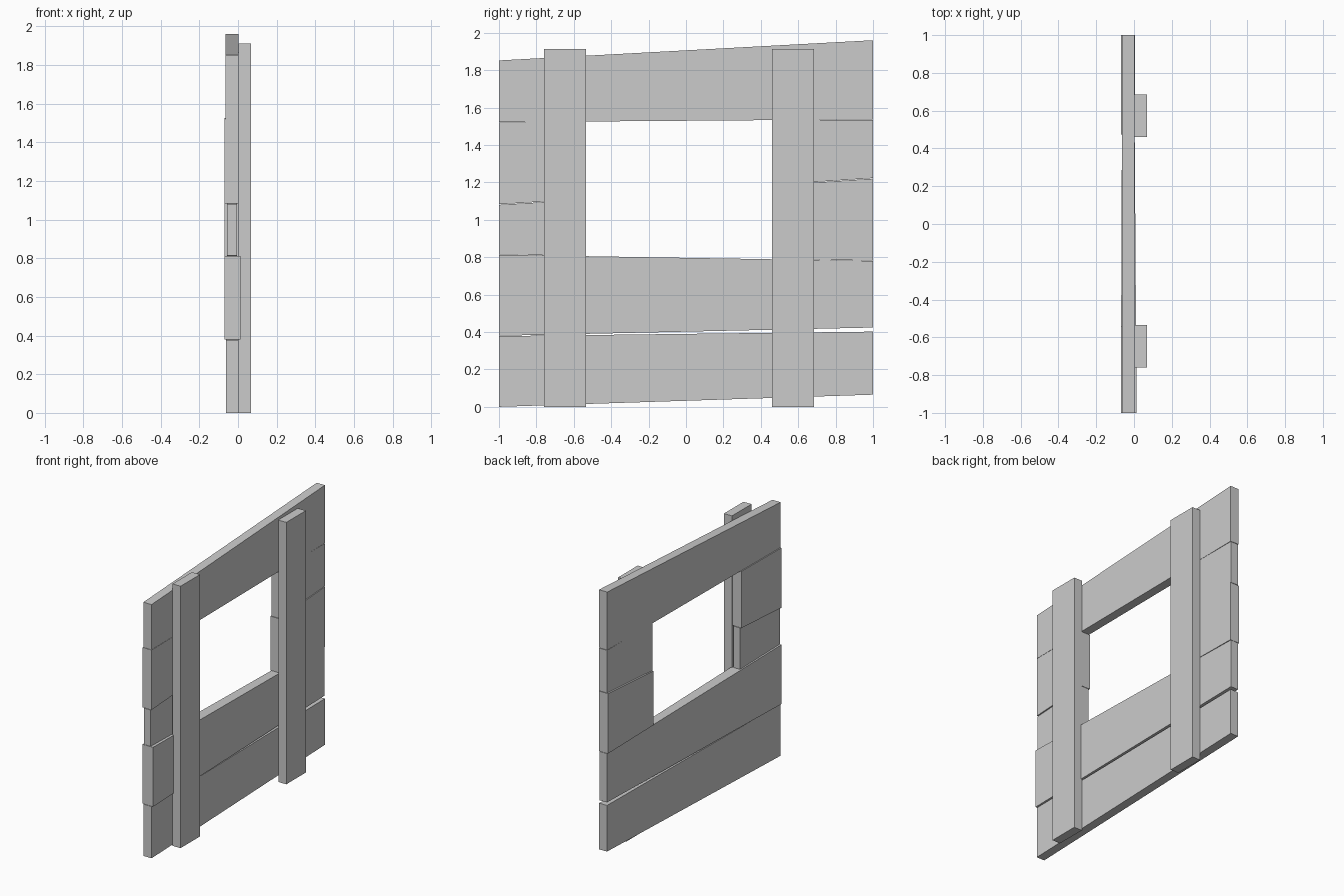
import bpy, bmesh

if "Cube" in bpy.data.objects:
    bpy.data.objects.remove(bpy.data.objects["Cube"])


def board(name, ya, yb, za, zb, xa, xb=None):
    """Board from y=ya to y=yb; za/zb and xa/xb are (low, high) at each end."""
    xb = xb or xa
    bm = bmesh.new()
    rings = []
    for y, z, x in ((ya, za, xa), (yb, zb, xb)):
        rings.append([bm.verts.new(c) for c in (
            (x[0], y, z[0]), (x[1], y, z[0]), (x[1], y, z[1]), (x[0], y, z[1]))])
    a, b = rings
    bm.faces.new(a)
    bm.faces.new(b[::-1])
    for i in range(4):
        j = (i + 1) % 4
        bm.faces.new((a[j], a[i], b[i], b[j]))
    bmesh.ops.recalc_face_normals(bm, faces=bm.faces)
    mesh = bpy.data.meshes.new(name)
    bm.to_mesh(mesh)
    bm.free()
    obj = bpy.data.objects.new(name, mesh)
    bpy.context.collection.objects.link(obj)
    return obj


# Full-width planks
board("bottom_plank", -1, 1, (0, 0.378), (0.065, 0.402), (-0.062, 0.002))
board("sill_plank", -1, 1, (0.38, 0.813), (0.424, 0.78), (-0.07, 0.014), (-0.062, 0.0))
board("top_plank", -1, 1, (1.522, 1.852), (1.537, 1.96), (-0.064, 0.002))

# Short planks left of the window
board("left_lower_plank", -1, -0.54, (0.815, 1.08), (0.806, 1.108), (-0.058, -0.005))
board("left_upper_plank", -1, -0.54, (1.083, 1.52), (1.111, 1.525), (-0.07, 0.002))

# Short planks right of the window
board("right_lower_plank", 0.475, 1, (0.79, 1.185), (0.782, 1.22), (-0.07, 0.004))
board("right_upper_plank", 0.475, 1, (1.188, 1.535), (1.223, 1.534), (-0.063, 0.001))

# Upright battens
for name, y0, y1 in (("left_batten", -0.76, -0.535), ("right_batten", 0.46, 0.685)):
    board(name, y0, y1, (0, 1.912), (0, 1.912), (0.003, 0.068))
